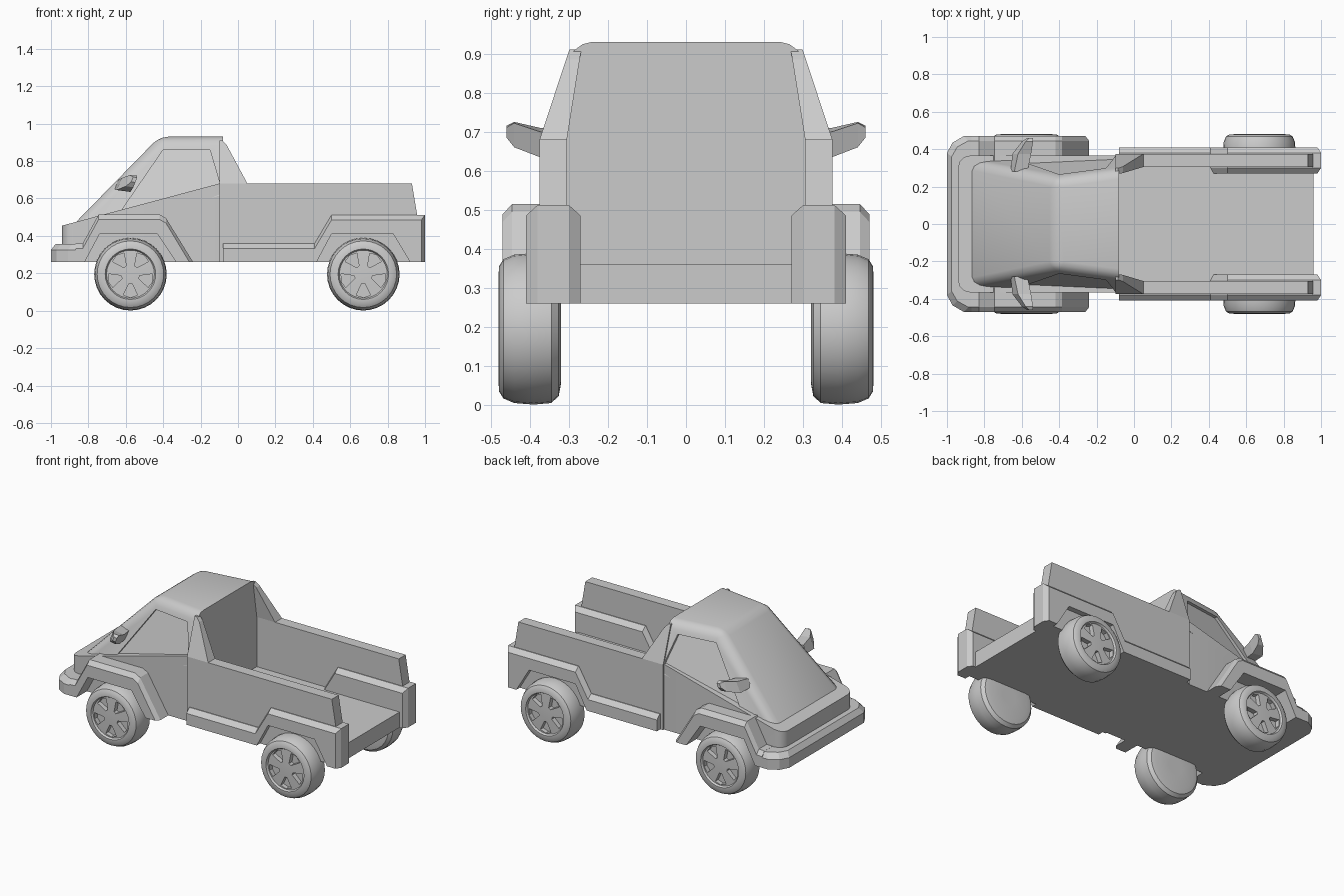
import bpy, bmesh, math

if "Cube" in bpy.data.objects:
    bpy.data.objects.remove(bpy.data.objects["Cube"])


def loft(name, rings, mirror=False, bevel=None, width=0.04, smooth=None):
    """Skin equal-length rings of points, cap both ends, optionally bevel chosen edges."""
    bm = bmesh.new()
    vs = [[bm.verts.new(p) for p in r] for r in rings]
    n = len(rings[0])
    for a, b in zip(vs, vs[1:]):
        for i in range(n):
            j = (i + 1) % n
            bm.faces.new((a[i], a[j], b[j], b[i]))
    bm.faces.new(vs[0][::-1])
    bm.faces.new(vs[-1])
    bmesh.ops.recalc_face_normals(bm, faces=bm.faces)
    if bevel:
        edges = [e for e in bm.edges if bevel(e.verts[0].co, e.verts[1].co)]
        bmesh.ops.bevel(bm, geom=edges, offset=width, segments=3, profile=0.5, affect='EDGES')
    me = bpy.data.meshes.new(name)
    bm.to_mesh(me)
    bm.free()
    ob = bpy.data.objects.new(name, me)
    bpy.context.collection.objects.link(ob)
    if mirror:
        add_mirror(ob)
    if smooth:
        shade(ob, smooth)
    return ob


def add_mirror(ob):
    ob.modifiers.new("Mirror", 'MIRROR').use_axis = (False, True, False)


def activate(ob):
    bpy.ops.object.select_all(action='DESELECT')
    ob.select_set(True)
    bpy.context.view_layer.objects.active = ob


def shade(ob, deg):
    activate(ob)
    bpy.ops.object.shade_smooth_by_angle(angle=math.radians(deg))


def cut(ob, cutter):
    m = ob.modifiers.new("Cut", 'BOOLEAN')
    m.operation, m.solver, m.object = 'DIFFERENCE', 'EXACT', cutter
    activate(ob)
    bpy.ops.object.modifier_apply(modifier="Cut")
    bpy.data.objects.remove(cutter)


def at_y(pts, y):
    return [(x, y, z) for x, z in pts]


# Lower front body with hood, rounded at the nose corners
core = [(-0.94, 0.26), (-0.94, 0.455), (-0.08, 0.685), (-0.08, 0.26)]
loft("front_body", [at_y(core, -0.365), at_y(core, 0.365)],
     bevel=lambda a, b: a.x < -0.9 and b.x < -0.9 and abs(a.z - b.z) > 0.1,
     width=0.06, smooth=35)


# Cab: tapered sides lie in one plane so the window recess can follow it
def side_y(x, z):
    return 0.368 + 0.1335 * (x + 0.08) - 0.332 * (z - 0.68)


def cab_ring(front, rear, drop=0):
    (xf, zf), (xr, zr) = front, rear
    yf, yr = side_y(xf, zf), side_y(xr, zr)
    return [(xf, -yf, zf - drop), (xr, -yr, zr - drop),
            (xr, yr, zr - drop), (xf, yf, zf - drop)]


belt = ((-0.865, 0.475), (-0.08, 0.68))
roof = ((-0.42, 0.93), (-0.08, 0.93))
cab = loft("cab", [cab_ring(*belt, 0.06), cab_ring(*belt), cab_ring(*roof)],
           bevel=lambda a, b: max(a.z, b.z) > 0.9 and min(a.x, b.x) < -0.1, width=0.045)
window = [(-0.64, 0.42), (-0.62, 0.54), (-0.40, 0.86), (-0.15, 0.86), (-0.10, 0.69), (-0.10, 0.42)]
for s in (-1, 1):
    cut(cab, loft("window_cutter", [[(x, s * (side_y(x, z) - 0.02), z) for x, z in window],
                                    at_y(window, s * 0.6)]))
shade(cab, 30)

# Sloped pillars joining the cab to the bed walls
pillar = [(-0.10, 0.68), (0.05, 0.68), (-0.06, 0.885), (-0.085, 0.91), (-0.10, 0.91)]
loft("rear_pillar", [[(x, 0.305 - 0.16 * (z - 0.68), z) for x, z in pillar],
                     [(x, 0.375 - 0.332 * (z - 0.68), z) for x, z in pillar]], mirror=True)

# Bed walls and floor
wall = [(-0.10, 0.26), (0.96, 0.26), (0.96, 0.50), (0.93, 0.68), (-0.10, 0.68)]
loft("bed_wall", [at_y(wall, 0.305), at_y(wall, 0.375)], mirror=True)
floor = [(-0.10, 0.26), (0.96, 0.26), (0.96, 0.36), (-0.10, 0.36)]
loft("bed_floor", [at_y(floor, -0.31), at_y(floor, 0.31)])


# Lower trim: outer edge drops at the outermost ring to make the chamfer
def chamfered(outer, x_end, drop=0.027):
    return [(min(x, x_end), z - drop if z > 0.3 else z) for x, z in outer]


rear_outer = [(-0.08, 0.26), (-0.08, 0.36), (0.41, 0.36), (0.50, 0.512), (1.0, 0.512), (1.0, 0.26)]
rear_arch = [(0.92, 0.26), (0.83, 0.41), (0.50, 0.41), (0.42, 0.26)]
loft("rear_side_trim", [at_y(rear_outer + rear_arch, 0.36),
                        at_y(rear_outer + rear_arch, 0.38),
                        at_y(chamfered(rear_outer, 0.98) + rear_arch, 0.41)], mirror=True)

# Inner wheel housing and rear post
well = [(0.41, 0.26), (0.41, 0.36), (0.50, 0.512), (1.0, 0.512), (1.0, 0.26)]
loft("bed_wheel_housing", [at_y(chamfered(well, 0.98), 0.27), at_y(well, 0.30),
                           at_y(well, 0.37)], mirror=True)

# Front fenders
f_outer = [(-0.87, 0.26), (-0.87, 0.358), (-0.83, 0.36), (-0.745, 0.515), (-0.42, 0.515),
           (-0.385, 0.495), (-0.24, 0.26)]
f_arch = [(-0.33, 0.26), (-0.43, 0.41), (-0.74, 0.41), (-0.82, 0.26)]
loft("front_fender", [at_y(f_outer + f_arch, 0.34), at_y(f_outer + f_arch, 0.445),
                      at_y(chamfered(f_outer, -0.26) + f_arch, 0.47)], mirror=True)

# Front bumper
half = [(-0.84, 0.47), (-0.91, 0.47), (-0.97, 0.435), (-1.0, 0.38)]
plan = half + [(x, -y) for x, y in half[::-1]]
loft("front_bumper", [[(x, y, 0.26) for x, y in plan], [(x, y, 0.325) for x, y in plan],
                      [(x + (0.025 if x < -0.9 else 0), y * 0.947, 0.357) for x, y in plan]])

# Door mirrors
loft("door_mirror", [
    [(-0.66, 0.28, 0.65), (-0.59, 0.28, 0.64), (-0.57, 0.28, 0.69), (-0.64, 0.28, 0.70)],
    [(-0.65, 0.375, 0.645), (-0.575, 0.375, 0.635), (-0.55, 0.375, 0.70), (-0.62, 0.375, 0.71)],
    [(-0.60, 0.44, 0.665), (-0.56, 0.44, 0.66), (-0.54, 0.44, 0.722), (-0.58, 0.44, 0.725)],
    [(-0.57, 0.46, 0.69), (-0.55, 0.46, 0.685), (-0.54, 0.46, 0.71), (-0.56, 0.46, 0.715)],
], mirror=True)

# Wheels: lathed tyre and rim with five wedge openings
profile = [(0.05, 0.32), (0.14, 0.32), (0.172, 0.326), (0.19, 0.345), (0.194, 0.39), (0.19, 0.44),
           (0.178, 0.468), (0.16, 0.479), (0.135, 0.48), (0.128, 0.468), (0.03, 0.472)]
SEG = 32
for name, cx in (("front_wheel", -0.575), ("rear_wheel", 0.67)):
    cz = 0.195
    wheel = loft(name, [[(cx + r * math.cos(2 * math.pi * i / SEG), y,
                          cz + r * math.sin(2 * math.pi * i / SEG)) for i in range(SEG)]
                        for r, y in profile])
    for k in range(5):
        mid = math.radians(270 + 72 * k)
        wedge = [(cx + r * math.cos(mid + a), cz + r * math.sin(mid + a))
                 for r, a in ((0.05, -0.16), (0.118, -0.33), (0.124, 0), (0.118, 0.33), (0.05, 0.16))]
        cut(wheel, loft("rim_cutter", [at_y(wedge, 0.44), at_y(wedge, 0.52)]))
    shade(wheel, 35)
    add_mirror(wheel)
